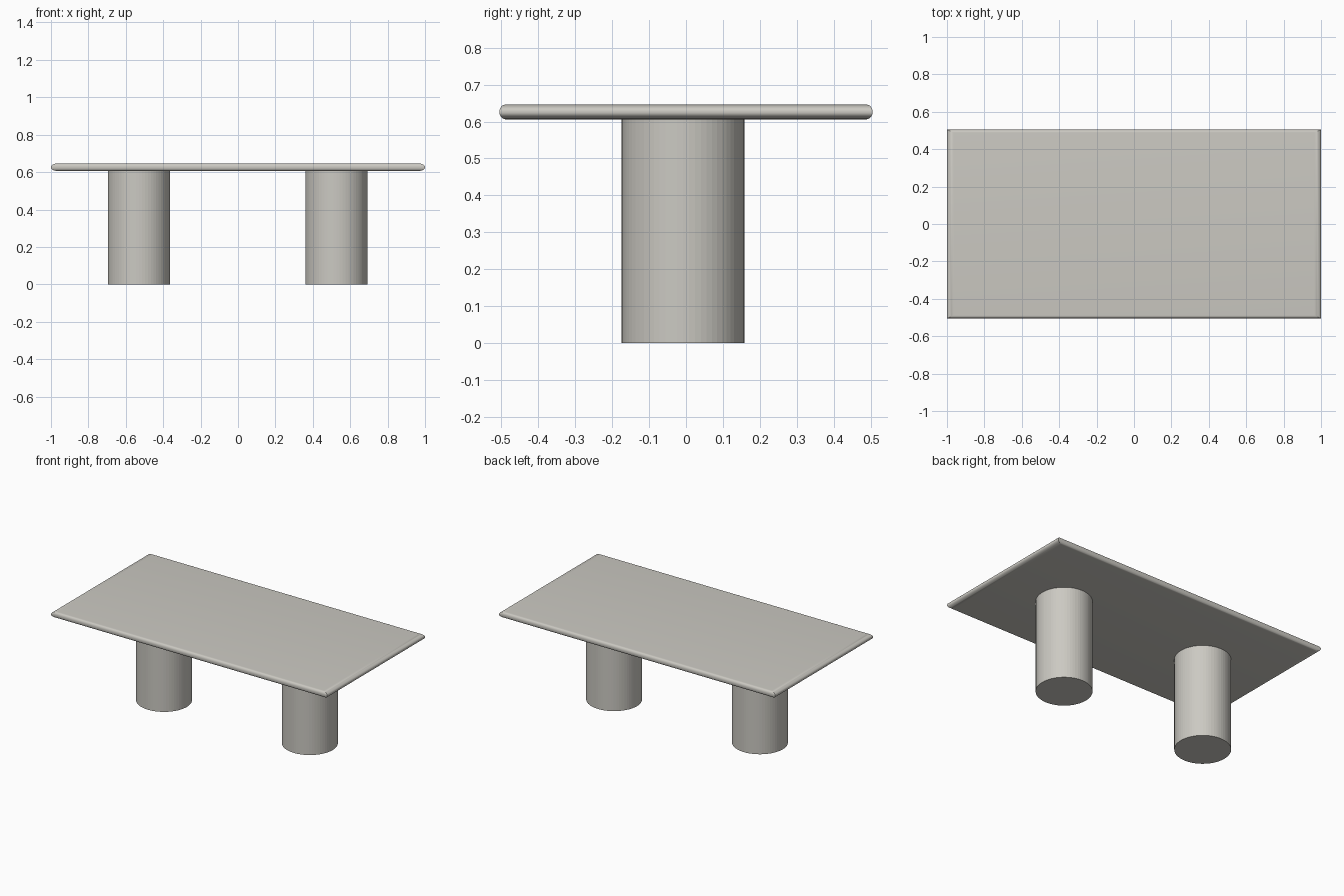
import bpy, bmesh, math
from mathutils import Matrix

if "Cube" in bpy.data.objects:
    bpy.data.objects.remove(bpy.data.objects["Cube"])

stone = bpy.data.materials.new("warm grey stone")
stone.diffuse_color = (0.60, 0.585, 0.54, 1)
stone.use_nodes = True
stone.node_tree.nodes["Principled BSDF"].inputs["Base Color"].default_value = stone.diffuse_color


def add_object(name, bm):
    bmesh.ops.recalc_face_normals(bm, faces=bm.faces)
    mesh = bpy.data.meshes.new(name)
    bm.to_mesh(mesh)
    bm.free()
    mesh.materials.append(stone)
    obj = bpy.data.objects.new(name, mesh)
    bpy.context.collection.objects.link(obj)
    return obj


# Tabletop: stacked rectangles with rounded edge profile and mitred corners
HX, HY, Z0, Z1 = 1.0, 0.505, 0.606, 0.646
RX, RY, RZ, STEPS = 0.036, 0.017, 0.018, 8
mid, flat = (Z0 + Z1) / 2, (Z1 - Z0) / 2 - RZ
bm = bmesh.new()
rings = []
for side in (-1, 1):
    for i in range(STEPS + 1):
        a = math.pi / 2 * (i / STEPS if side > 0 else i / STEPS - 1)
        x = HX - RX * (1 - math.cos(a))
        y = HY - RY * (1 - math.cos(a))
        z = mid + side * flat + RZ * math.sin(a)
        rings.append([bm.verts.new((sx * x, sy * y, z))
                      for sx, sy in ((-1, -1), (1, -1), (1, 1), (-1, 1))])
for lo, hi in zip(rings, rings[1:]):
    for k in range(4):
        n = (k + 1) % 4
        bm.faces.new((lo[k], lo[n], hi[n], hi[k]))
bm.faces.new(rings[0][::-1])
bm.faces.new(rings[-1])
top = add_object("tabletop", bm)
for p in top.data.polygons:
    p.use_smooth = True
bpy.context.view_layer.objects.active = top
top.select_set(True)
bpy.ops.object.shade_smooth_by_angle(angle=math.radians(30))

# Two faceted column legs
for name, x in (("left_leg", -0.53), ("right_leg", 0.526)):
    bm = bmesh.new()
    bmesh.ops.create_cone(bm, cap_ends=True, segments=64, radius1=0.166,
                          radius2=0.166, depth=Z0,
                          matrix=Matrix.Translation((x, -0.008, Z0 / 2)))
    add_object(name, bm)
